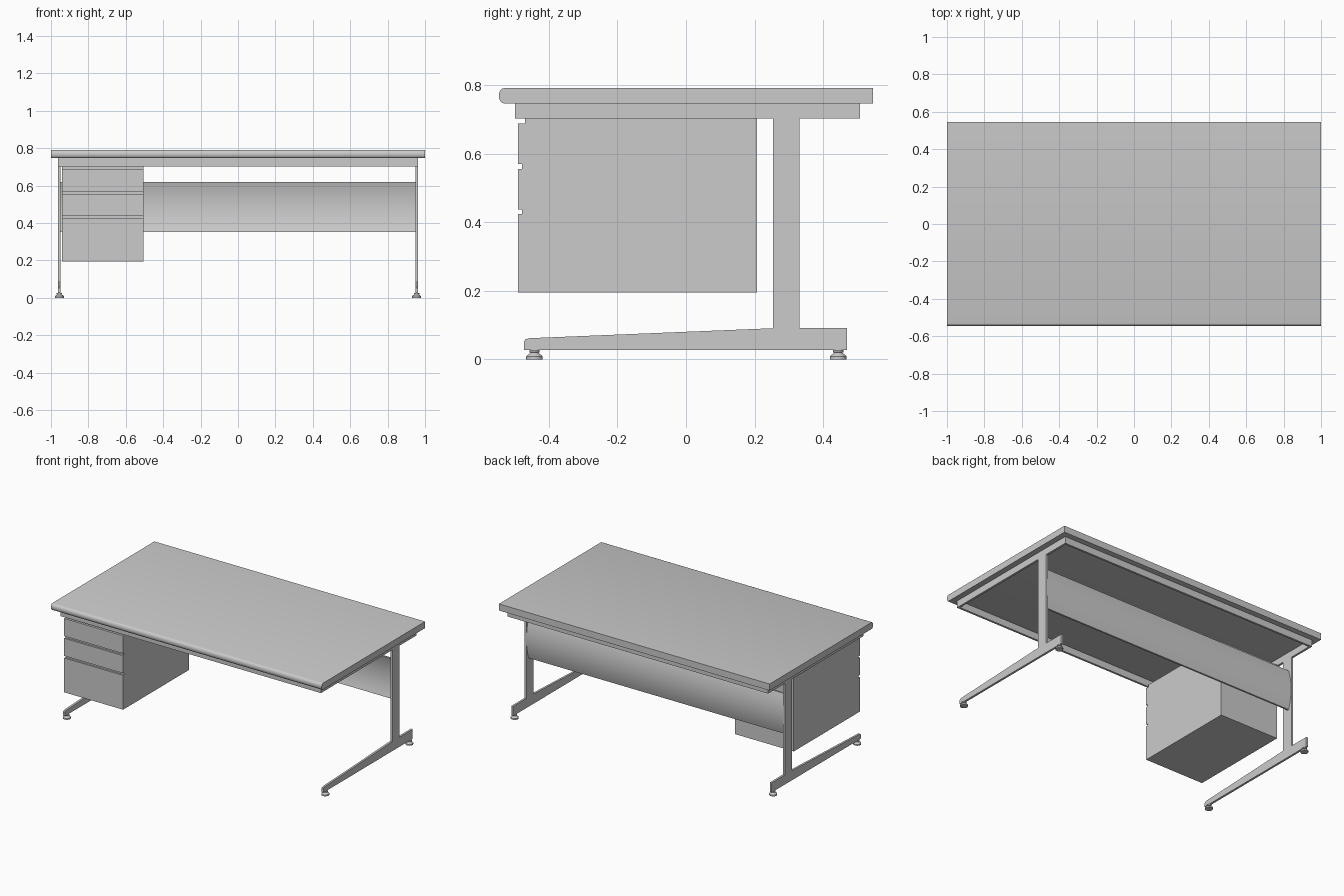
import bpy, bmesh, math

if "Cube" in bpy.data.objects:
    bpy.data.objects.remove(bpy.data.objects["Cube"])


def finish(name, bm, smooth=None):
    bmesh.ops.recalc_face_normals(bm, faces=bm.faces)
    mesh = bpy.data.meshes.new(name)
    bm.to_mesh(mesh)
    bm.free()
    ob = bpy.data.objects.new(name, mesh)
    bpy.context.collection.objects.link(ob)
    if smooth:
        bpy.ops.object.select_all(action='DESELECT')
        ob.select_set(True)
        bpy.context.view_layer.objects.active = ob
        bpy.ops.object.shade_smooth_by_angle(angle=math.radians(smooth))
    return ob


def extrude_x(name, profile, x0, x1, smooth=None):
    """Solid from a closed (y, z) profile swept between x0 and x1."""
    bm = bmesh.new()
    face = bm.faces.new([bm.verts.new((x0, y, z)) for y, z in profile])
    new = bmesh.ops.extrude_face_region(bm, geom=[face])['geom']
    bmesh.ops.translate(bm, vec=(x1 - x0, 0, 0),
                        verts=[g for g in new if isinstance(g, bmesh.types.BMVert)])
    return finish(name, bm, smooth)


def box(name, x0, x1, y0, y1, z0, z1):
    return extrude_x(name, [(y0, z0), (y1, z0), (y1, z1), (y0, z1)], x0, x1)


def lathe(name, profile, x, y, n=24):
    bm = bmesh.new()
    rings = [[bm.verts.new((x + r * math.cos(2 * math.pi * i / n),
                            y + r * math.sin(2 * math.pi * i / n), z))
              for i in range(n)] for r, z in profile]
    for a, b in zip(rings, rings[1:]):
        for i in range(n):
            bm.faces.new((a[i], a[(i + 1) % n], b[(i + 1) % n], b[i]))
    bm.faces.new(rings[0])
    bm.faces.new(rings[-1])
    return finish(name, bm, 30)


# Tabletop with a rounded front edge
TOP, UNDER = 0.791, 0.747
nose = []
for i in range(9):
    a = math.pi * (0.5 + i / 8)
    nose.append((-0.531 + 0.015 * math.cos(a),
                 (TOP + UNDER) / 2 + (TOP - UNDER) / 2 * math.sin(a)))
extrude_x("tabletop", nose + [(0.546, UNDER), (0.546, TOP)], -1, 1, 30)

# Apron rails under the top
t, AX, AF, AB, AZ = 0.014, 0.962, -0.499, 0.508, 0.702
box("apron_front", -AX, AX, AF, AF + t, AZ, UNDER)
box("apron_back", -AX, AX, AB - t, AB, AZ, UNDER)

# Side rails, legs and levelling feet
leg = [(-0.473, 0.027), (0.47, 0.027), (0.47, 0.091), (0.331, 0.091),
       (0.331, AZ), (0.254, AZ), (0.254, 0.091), (-0.455, 0.062),
       (-0.468, 0.059), (-0.473, 0.052)]
foot = [(0.024, 0), (0.024, 0.009), (0.02, 0.013), (0.014, 0.017),
        (0.011, 0.02), (0.015, 0.021), (0.015, 0.027)]
for side, s in (("left", -1), ("right", 1)):
    inner, outer = sorted((s * (AX - t), s * AX))
    box("apron_" + side, inner, outer, AF + t, AB - t, AZ, UNDER)
    extrude_x("leg_" + side, leg, inner, outer)
    for end, y in (("front", -0.442), ("back", 0.444)):
        lathe(f"foot_{side}_{end}", foot, s * (AX - t / 2), y)

# Gently bowed modesty panel
N, Z0, Z1, TH = 12, 0.352, 0.62, 0.012
outer = []
for i in range(N + 1):
    u = 2 * i / N - 1
    outer.append((0.329 - 0.022 * u * u, Z0 + (Z1 - Z0) * i / N))
inner = [(y - TH, z) for y, z in reversed(outer)]
extrude_x("modesty_panel", outer + inner, -0.949, 0.949, 30)

# Drawer pedestal: recessed carcass and three drawer fronts
PX0, PX1, PF = -0.941, -0.506, -0.49
box("pedestal_body", PX0, PX1, -0.47, 0.207, 0.195, AZ)
grooves = [(0.195, 0.424), (0.438, 0.556), (0.57, 0.688)]
for i, (z0, z1) in enumerate(grooves):
    box(f"drawer_front_{i + 1}", PX0, PX1, PF, -0.47, z0, z1)
for i, (z0, z1) in enumerate([(0.424, 0.438), (0.556, 0.57)]):
    box(f"drawer_gap_{i + 1}", PX0, PX1, -0.478, -0.47, z0, z1)
